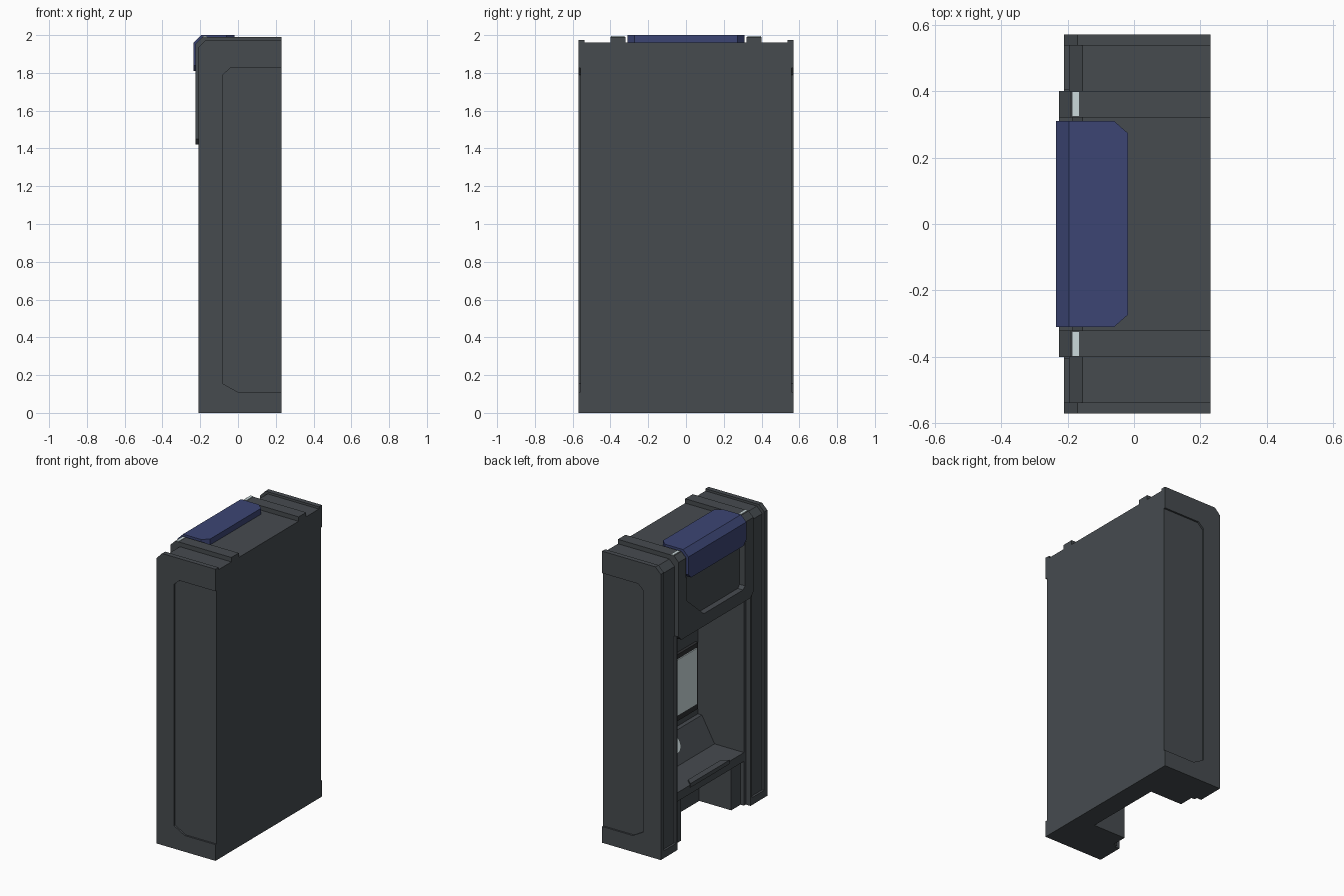
import bpy, bmesh, math
from mathutils import Vector

if "Cube" in bpy.data.objects:
    bpy.data.objects.remove(bpy.data.objects["Cube"])


def material(name, rgb):
    m = bpy.data.materials.new(name)
    m.diffuse_color = (*rgb, 1)
    m.use_nodes = True
    m.node_tree.nodes["Principled BSDF"].inputs["Base Color"].default_value = m.diffuse_color
    return m


DARK = material("dark grey", (0.061, 0.070, 0.078))
BLACK = material("near black", (0.028, 0.030, 0.033))
BLUE = material("navy blue", (0.045, 0.060, 0.175))
LIGHT = material("light grey", (0.60, 0.70, 0.72))


def prism(name, pts, axis, lo, hi, mat=DARK):
    """Extrude a 2D outline along an axis; outline is xz for y, yz for x, xy for z."""
    def place(a, b, t):
        return {"x": (t, a, b), "y": (a, t, b), "z": (a, b, t)}[axis]
    bm = bmesh.new()
    ends = [[bm.verts.new(place(a, b, t)) for a, b in pts] for t in (lo, hi)]
    n = len(pts)
    bm.faces.new(ends[0])
    bm.faces.new(ends[1][::-1])
    for i in range(n):
        j = (i + 1) % n
        bm.faces.new((ends[0][i], ends[1][i], ends[1][j], ends[0][j]))
    bmesh.ops.recalc_face_normals(bm, faces=bm.faces)
    mesh = bpy.data.meshes.new(name)
    bm.to_mesh(mesh)
    bm.free()
    mesh.materials.append(mat)
    ob = bpy.data.objects.new(name, mesh)
    bpy.context.collection.objects.link(ob)
    return ob


def box(name, x0, x1, y0, y1, z0, z1, mat=DARK):
    return prism(name, [(x0, z0), (x1, z0), (x1, z1), (x0, z1)], "y", y0, y1, mat)


def pair(name, pts, lo, hi, mat=DARK):
    """Same xz outline on both sides of the cabinet."""
    prism("left_" + name, pts, "y", lo, hi, mat)
    prism("right_" + name, pts, "y", -hi, -lo, mat)


B = 0.23  # back plane

# Side walls: outer rim, with a shallow open-backed recess in each side
rim = [(-.21, 0), (B, 0), (B, 1.975), (-.17, 1.975), (-.21, 1.935)]
pair("side_rim", rim, .537, .558)
pair("side_frame", [(-.21, 0), (B, 0), (B, .11), (0, .11), (-.08, .155), (-.08, 1.79),
                    (-.04, 1.826), (B, 1.826), (B, 1.975), (-.17, 1.975), (-.21, 1.935)], .558, .57)

# Pillars, set back slightly behind the rim, with foot caps and inner edges
pair("pillar", [(-.195, 0), (B, 0), (B, 1.96), (-.155, 1.96), (-.195, 1.92)], .39, .537)
pair("pillar_foot", [(-.21, 0), (-.19, 0), (-.19, .05), (-.21, .05)], .39, .537)
pair("pillar_inner_edge", [(-.21, .05), (-.19, .05), (-.19, 1.45), (-.21, 1.45)], .39, .405)
pair("cavity_jamb", [(-.175, 0), (B, 0), (B, 1.41), (-.175, 1.41)], .37, .39)

# Raised bands wrapping over the top
pair("top_band", [(-.225, 1.82), (-.175, 1.82), (-.175, 1.40), (B, 1.40), (B, 1.99),
                  (-.19, 1.99), (-.225, 1.955)], .32, .40)

# Small lamps on the band corners
pair("lamp", [(-.185, 1.985), (-.165, 1.985), (-.165, 1.994), (-.185, 1.994)], .325, .398, LIGHT)

# Head box between the bands, and the front frame around its recess
prism("head_box", [(-.185, 1.40), (B, 1.40), (B, 1.96), (-.155, 1.96), (-.185, 1.93)],
      "y", -.32, .32)
prism("head_frame", [(-.40, 1.45), (-.37, 1.42), (.37, 1.42), (.40, 1.45), (.40, 1.82),
                     (.31, 1.82), (.31, 1.66), (.13, 1.505), (-.29, 1.505), (-.31, 1.525),
                     (-.31, 1.82), (-.40, 1.82)], "x", -.225, -.175)

# Blue hood: front flap, bent corner and top plate
prism("hood_front", [(-.31, 1.96), (-.31, 1.84), (-.28, 1.81), (.28, 1.81), (.31, 1.84),
                     (.31, 1.96)], "x", -.235, -.195, BLUE)
prism("hood_corner", [(-.235, 1.96), (-.195, 2.0), (-.195, 1.96)], "y", -.31, .31, BLUE)
prism("hood_top", [(-.195, -.31), (-.06, -.31), (-.018, -.273), (-.018, .273), (-.06, .31),
                   (-.195, .31)], "z", 1.96, 2.0, BLUE)

# Back wall and console shelf with sloped rear, open knee space underneath
box("back_wall", .17, B, -.37, .37, 0, 1.40)
prism("console", [(-.175, .30), (-.175, .36), (.045, .36), (.14, .53), (.17, .53), (.17, 0),
                  (.09, 0), (.09, .30)], "y", -.37, .37)
pair("console_leg", [(-.15, 0), (.09, 0), (.09, .30), (-.15, .30)], .27, .37)
prism("shelf_lip", [(-.18, -.21), (-.135, -.17), (-.135, .17), (-.18, .21)], "z", .345, .372)

# Screen with dark bezel on the back wall
box("screen_bezel", .15, .17, -.345, .345, .58, 1.03, BLACK)
box("screen", .142, .15, -.325, .325, .62, 1.0, LIGHT)
box("status_strip", .125, .16, -.09, .09, .535, .56, LIGHT)

# Round button lying on the console slope
bpy.ops.mesh.primitive_cylinder_add(vertices=20, radius=.06, depth=.03)
button = bpy.context.object
button.name = "round_button"
normal = Vector((-.17, 0, .095)).normalized()
button.location = Vector((.109, 0, .475)) + normal * .008
button.rotation_euler = normal.to_track_quat("Z", "Y").to_euler()
button.data.materials.append(LIGHT)
